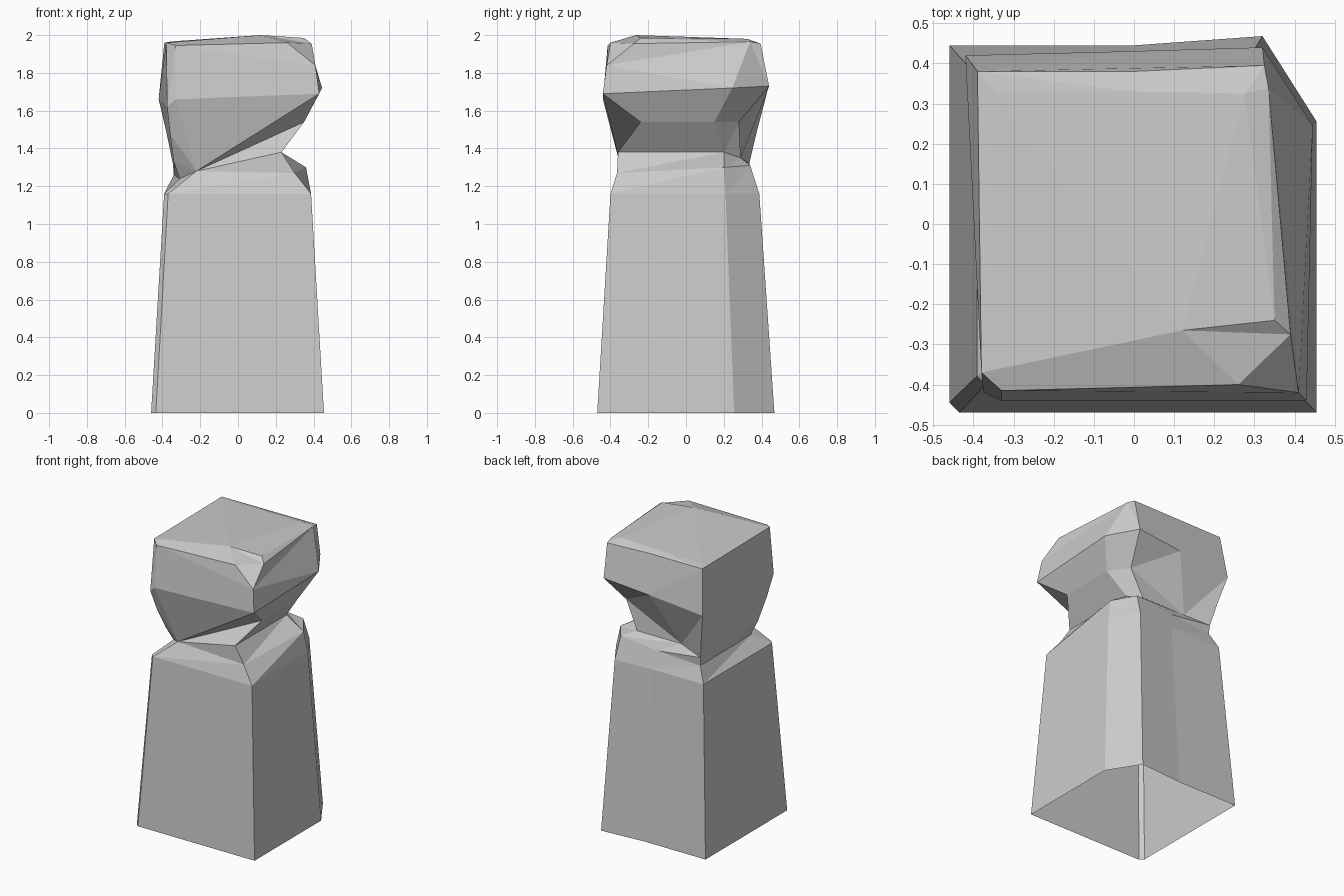
import bpy, bmesh
from math import radians

if "Cube" in bpy.data.objects:
    bpy.data.objects.remove(bpy.data.objects["Cube"])

# Cross-section corners run counter-clockwise:
# left-front, front-left, front-right, right-back, back-right, back-middle, back-left
base = [(-.46, -.445), (-.435, -.47), (.455, -.47), (.455, .255), (.32, .468), (0, .445), (-.46, .445)]
shoulder = [(-.31, -.26, 1.24), (-.22, -.34, 1.28), (.30, -.365, 1.27), (.36, .20, 1.30),
            (.26, .34, 1.31), (-.02, .335, 1.28), (-.34, .33, 1.26)]
notch = [(-.34, -.30, 1.33), (-.22, -.34, 1.28), (.23, -.36, 1.38), (.23, .20, 1.38),
         (.17, .29, 1.35), (-.17, .29, 1.35), (-.345, .335, 1.32)]
jaw = [(-.36, -.37, 1.48), (-.22, -.34, 1.28), (.35, -.24, 1.54), (.35, .15, 1.54),
       (.26, .28, 1.54), (-.17, .29, 1.35), (-.38, .375, 1.49)]
brow = [(-.375, -.42, 1.62), (-.33, -.44, 1.66), (.43, -.44, 1.69), (.445, .245, 1.72),
        (.32, .44, 1.73), (-.02, .43, 1.70), (-.42, .42, 1.66)]
crown = [(-.38, -.37, 1.96), (-.33, -.415, 1.945), (.41, -.42, 1.84), (.335, .34, 1.965),
         (.325, .395, 1.955), (0, .38, 1.96), (-.39, .38, 1.96)]

bm = bmesh.new()


def ring(points):
    return [bm.verts.new(p) for p in points]


def loft(lower, upper, flip=()):
    n = len(lower)
    for i in range(n):
        j = (i + 1) % n
        a, b, c, d = lower[i], lower[j], upper[j], upper[i]
        tris = [(a, b, d), (b, c, d)] if i in flip else [(a, b, c), (a, c, d)]
        for tri in tris:
            # corners shared by two rings give no face
            if all((p.co - q.co).length > .001 for p, q in zip(tri, tri[1:] + tri[:1])):
                bm.faces.new(tri)


# Tapered hollow shaft, pinched neck and overhanging head
foot = [(x, y, 0) for x, y in base]
waist = [(x * .85, y * .84 - .005, 1.16) for x, y in base]
rings = [ring(r) for r in (foot, waist, shoulder, notch, jaw, brow, crown)]
for k in range(6):
    loft(rings[k], rings[k + 1], flip=(2, 3) if k == 5 else ())

# Uneven roof with a chipped front-right corner
A, B, C, D, E, F, G = rings[-1]
chip_f, chip_r, peak, right, back_r, back_m, back_l = ring([
    (.26, -.40, 1.96), (.39, -.275, 1.955), (.12, -.265, 2.0), (.35, -.24, 1.985),
    (.275, .325, 1.98), (0, .33, 1.975), (-.345, .33, 1.967)])
for f in [(B, C, chip_f), (C, D, chip_r), (C, chip_r, chip_f), (B, chip_f, peak),
          (chip_f, chip_r, peak), (chip_r, right, peak), (chip_r, D, right),
          (D, back_r, right), (D, E, back_r), (right, back_r, peak),
          (E, F, back_r), (F, back_m, back_r), (back_r, back_m, peak),
          (F, G, back_m), (G, back_l, back_m), (back_m, back_l, peak),
          (G, A, back_l), (A, peak, back_l), (A, B, peak)]:
    bm.faces.new(f)

# Merge shared corners and clean flat areas
bmesh.ops.remove_doubles(bm, verts=bm.verts[:], dist=.001)
bmesh.ops.dissolve_limit(bm, angle_limit=radians(3), verts=bm.verts[:], edges=bm.edges[:])
bmesh.ops.recalc_face_normals(bm, faces=bm.faces[:])

mesh = bpy.data.meshes.new("stone_post")
bm.to_mesh(mesh)
bm.free()
bpy.context.collection.objects.link(bpy.data.objects.new("stone_post", mesh))
